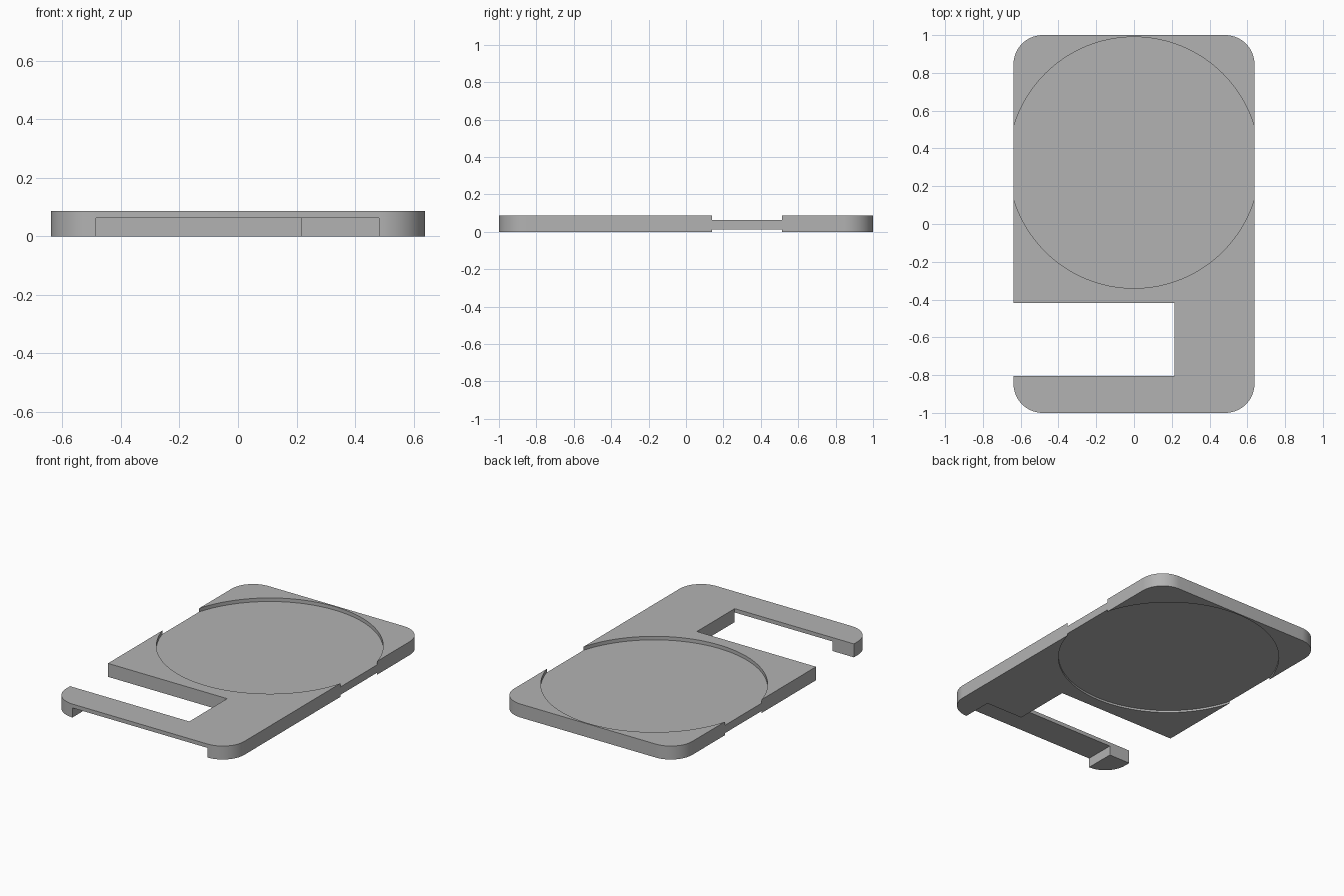
import bpy
import math

cube = bpy.data.objects.get("Cube")
if cube:
    bpy.data.objects.remove(cube, do_unlink=True)

HALF_W, HALF_L, THICK, CORNER = 0.638, 1.0, 0.087, 0.155

grey = bpy.data.materials.new("matte grey")
grey.use_nodes = True
colour = (0.45, 0.45, 0.45, 1)
grey.diffuse_color = colour
grey.node_tree.nodes["Principled BSDF"].inputs["Base Color"].default_value = colour


def prism(name, outline, z0, z1):
    """Extrude a counter-clockwise outline from z0 to z1."""
    n = len(outline)
    verts = [(x, y, z) for z in (z0, z1) for x, y in outline]
    faces = [tuple(reversed(range(n))), tuple(range(n, 2 * n))]
    faces += [(i, (i + 1) % n, (i + 1) % n + n, i + n) for i in range(n)]
    mesh = bpy.data.meshes.new(name)
    mesh.from_pydata(verts, [], faces)
    mesh.materials.append(grey)
    obj = bpy.data.objects.new(name, mesh)
    bpy.context.collection.objects.link(obj)
    return obj


def arc(cx, cy, r, start, sweep, steps):
    return [(cx + r * math.cos(start + sweep * i / steps),
             cy + r * math.sin(start + sweep * i / steps)) for i in range(steps + 1)]


def box(x0, x1, y0, y1):
    return [(x0, y0), (x1, y0), (x1, y1), (x0, y1)]


# Rounded plate
outline = []
for i, (sx, sy) in enumerate([(1, 1), (-1, 1), (-1, -1), (1, -1)]):
    outline += arc(sx * (HALF_W - CORNER), sy * (HALF_L - CORNER), CORNER,
                   i * math.pi / 2, math.pi / 2, 16)
plate = prism("plate", outline, 0, THICK)

# Round pockets above and below, open side slot, recess under the front bar
disc = arc(0, 0.325, 0.665, 0, math.tau, 128)[:-1]
cutters = [
    prism("top_pocket_cutter", disc, 0.064, 0.2),
    prism("bottom_pocket_cutter", disc, -0.1, 0.013),
    prism("slot_cutter", box(-1, 0.215, -0.805, -0.418), -0.1, 0.2),
    prism("bar_recess_cutter", box(-0.485, 0.481, -1.2, -0.803), -0.1, 0.062),
]

bpy.ops.object.select_all(action='DESELECT')
bpy.context.view_layer.objects.active = plate
plate.select_set(True)
for cutter in cutters:
    cutter.hide_render = True
    mod = plate.modifiers.new(cutter.name, 'BOOLEAN')
    mod.operation = 'DIFFERENCE'
    mod.solver = 'EXACT'
    mod.object = cutter
    bpy.ops.object.modifier_apply(modifier=mod.name)
    bpy.data.objects.remove(cutter, do_unlink=True)

bpy.ops.object.shade_smooth_by_angle(angle=math.radians(30))
